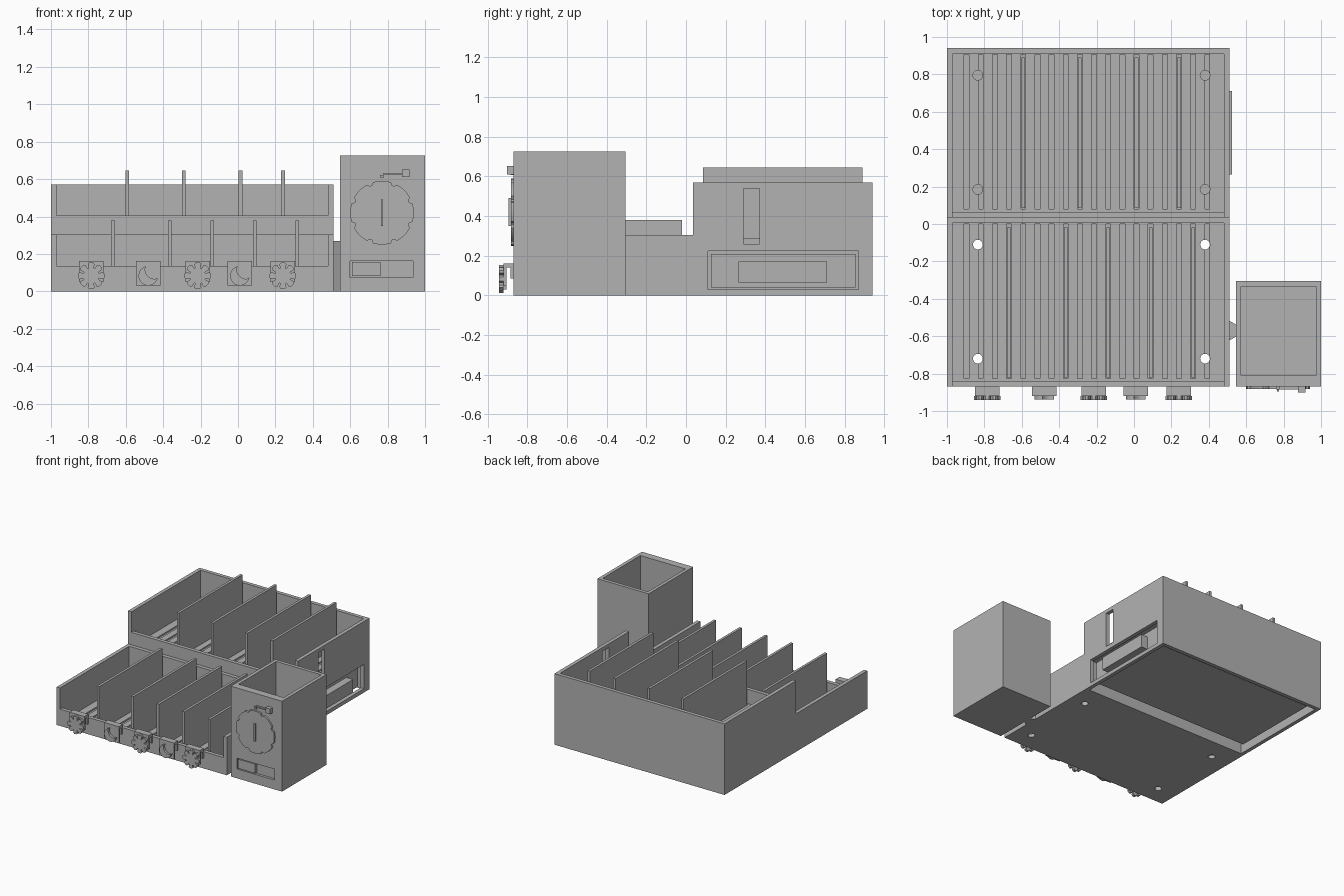
import bpy, bmesh
from math import sin, cos, pi, radians

if "Cube" in bpy.data.objects:
    bpy.data.objects.remove(bpy.data.objects["Cube"])

# Single plain plastic
grey = bpy.data.materials.new("plain grey")
GREY = (0.45, 0.45, 0.45, 1)
grey.use_nodes = True
grey.diffuse_color = GREY
grey.node_tree.nodes["Principled BSDF"].inputs["Base Color"].default_value = GREY


def finish(name, bm):
    bmesh.ops.recalc_face_normals(bm, faces=bm.faces)
    mesh = bpy.data.meshes.new(name)
    bm.to_mesh(mesh)
    bm.free()
    mesh.materials.append(grey)
    obj = bpy.data.objects.new(name, mesh)
    bpy.context.collection.objects.link(obj)
    return obj


def boxes(name, *ranges):
    """One mesh of boxes, each given as (x0, x1, y0, y1, z0, z1)."""
    bm = bmesh.new()
    for x0, x1, y0, y1, z0, z1 in ranges:
        for v in bmesh.ops.create_cube(bm, size=1)["verts"]:
            v.co = (x1 if v.co.x > 0 else x0, y1 if v.co.y > 0 else y0, z1 if v.co.z > 0 else z0)
    return finish(name, bm)


def prism(name, points, offset):
    """Extrude a closed outline by an offset vector."""
    bm = bmesh.new()
    face = bm.faces.new([bm.verts.new(p) for p in points])
    top = bmesh.ops.extrude_face_region(bm, geom=[face])["geom"]
    bmesh.ops.translate(bm, vec=offset, verts=[e for e in top if isinstance(e, bmesh.types.BMVert)])
    return finish(name, bm)


def cut(obj, cutter):
    mod = obj.modifiers.new("cut", "BOOLEAN")
    mod.operation, mod.solver, mod.object = "DIFFERENCE", "EXACT", cutter
    bpy.context.view_layer.update()
    graph = bpy.context.evaluated_depsgraph_get()
    mesh = bpy.data.meshes.new_from_object(obj.evaluated_get(graph))
    obj.modifiers.clear()
    obj.data = mesh
    bpy.data.objects.remove(cutter)


L, R, WALL = -1.0, 0.51, 0.03
GROOVES = [-0.895 + 0.0757 * k for k in range(18)]


def tray(name, y0, y1, floor, lip, top):
    """Open tray with a low front lip, grooved floor and four floor holes."""
    obj = boxes(name, (L, R, y0, y1, 0, top))
    inner = (L + WALL, R - WALL)
    cut(obj, boxes("cutter", (*inner, y0 + WALL, y1 - WALL, floor, top + 0.1)))
    cut(obj, boxes("cutter", (*inner, y0 - 0.1, y0 + WALL + 0.01, lip, top + 0.1)))
    if floor > 0.1:
        cut(obj, boxes("cutter", (*inner, y0 + WALL, y1 - WALL, -0.1, floor - 0.035)))
    cut(obj, boxes("cutter", *[(x - 0.013, x + 0.013, y0 + 0.045, y1 - 0.035, floor - 0.012, floor + 0.02)
                               for x in GROOVES]))
    for x in (-0.835, 0.38):
        for y in (y0 + 0.15, y0 + 0.76):
            ring = [(x + 0.026 * cos(a * pi / 12), y + 0.026 * sin(a * pi / 12), floor - 0.1) for a in range(24)]
            cut(obj, prism("cutter", ring, (0, 0, 0.15)))
    return obj


front_tray = tray("front_tray", -0.87, 0.035, 0.027, 0.135, 0.305)
rear_tray = tray("rear_tray", 0.035, 0.94, 0.29, 0.405, 0.57)

# Side openings of the rear tray: drawer slot and tall window
cut(rear_tray, boxes("cutter", (0.475, 0.6, 0.11, 0.87, 0.03, 0.225)))
cut(rear_tray, boxes("cutter", (0.48, 0.6, 0.29, 0.37, 0.26, 0.54)))

# Removable dividers standing in the grooves
for k in (3, 7, 10, 13, 16):
    x = GROOVES[k]
    boxes("front_divider", (x - 0.01, x + 0.01, -0.82, -0.02, 0.015, 0.38))
for k in (4, 8, 12, 15):
    x = GROOVES[k]
    boxes("rear_divider", (x - 0.01, x + 0.01, 0.085, 0.89, 0.278, 0.645))

# Drawer under the rear tray
drawer = boxes("drawer", (-0.94, 0.465, 0.125, 0.855, 0.04, 0.21))
cut(drawer, boxes("cutter", (-0.91, 0.435, 0.155, 0.825, 0.07, 0.3)))
boxes("drawer_handle", (0.46, 0.525, 0.265, 0.71, 0.065, 0.17))


def sun(cx, cz):
    pts = []
    for k in range(8):
        for da, r in ((-19, 0.043), (-17, 0.064), (-8, 0.072), (8, 0.072), (17, 0.064), (19, 0.043)):
            a = radians(45 * k + da)
            pts.append((cx + r * cos(a), -0.92, cz + r * sin(a)))
    prism("sun_badge", pts, (0, -0.022, 0))


def moon(cx, cz):
    pts = []
    for i in range(25):
        a = radians(100 + 250 * i / 24)
        pts.append((cx + 0.052 * cos(a), -0.92, cz + 0.052 * sin(a)))
    # Inner edge of the crescent runs back between the two tips
    (x0, _, z0), (x1, _, z1) = pts[-1], pts[0]
    mx, mz, ux, uz = (x0 + x1) / 2, (z0 + z1) / 2, (x1 - x0) / 2, (z1 - z0) / 2
    for i in range(1, 14):
        t = pi * i / 14
        pts.append((mx - ux * cos(t) - uz * sin(t) * 0.75, -0.92,
                    mz - uz * cos(t) + ux * sin(t) * 0.75))
    prism("moon_badge", pts, (0, -0.018, 0))


# Clips with badges along the front lip
for i, x in enumerate((-0.785, -0.48, -0.215, 0.01, 0.24)):
    a, b = x - 0.066, x + 0.066
    is_moon = i % 2 == 1
    boxes("badge_clip", (a, b, -0.92, -0.87, 0.14, 0.162),
          (a, b, -0.92, -0.905, 0.03 if is_moon else 0.05, 0.14),
          (a, b, -0.885, -0.87, 0.085, 0.14))
    if is_moon:
        moon(x, 0.083)
    else:
        sun(x, 0.083)

# Dovetail joining tower to tray
prism("dovetail", [(0.505, -0.515, 0), (0.505, -0.625, 0), (0.55, -0.6, 0), (0.55, -0.54, 0)], (0, 0, 0.27))

# Open tower with a recessed panel on its front
tower = boxes("tower", (0.545, 1.0, -0.87, -0.305, 0, 0.725))
cut(tower, boxes("cutter", (0.572, 0.972, -0.81, -0.333, 0.03, 0.9)))
cut(tower, boxes("cutter", (0.6, 0.935, -0.9, -0.85, 0.075, 0.162)))
boxes("panel_slider", (0.61, 0.762, -0.87, -0.845, 0.082, 0.156))

# Dial with eight notches in the rim
outline = []
for k in range(8):
    for da in range(-22, 23, 4):
        a = radians(45 * k + 22.5 + da)
        r = 0.17 - (0.014 if abs(da) < 5 else 0)
        outline.append((0.77 + r * cos(a), -0.865, 0.42 + r * sin(a)))
prism("dial", outline, (0, -0.018, 0))
boxes("dial_pointer", (0.764, 0.776, -0.895, -0.88, 0.35, 0.49))

# Arm and knob above the dial
boxes("arm", (0.775, 0.88, -0.885, -0.865, 0.622, 0.632), (0.76, 0.78, -0.885, -0.865, 0.608, 0.622))
boxes("arm_knob", (0.876, 0.916, -0.902, -0.865, 0.61, 0.652))
